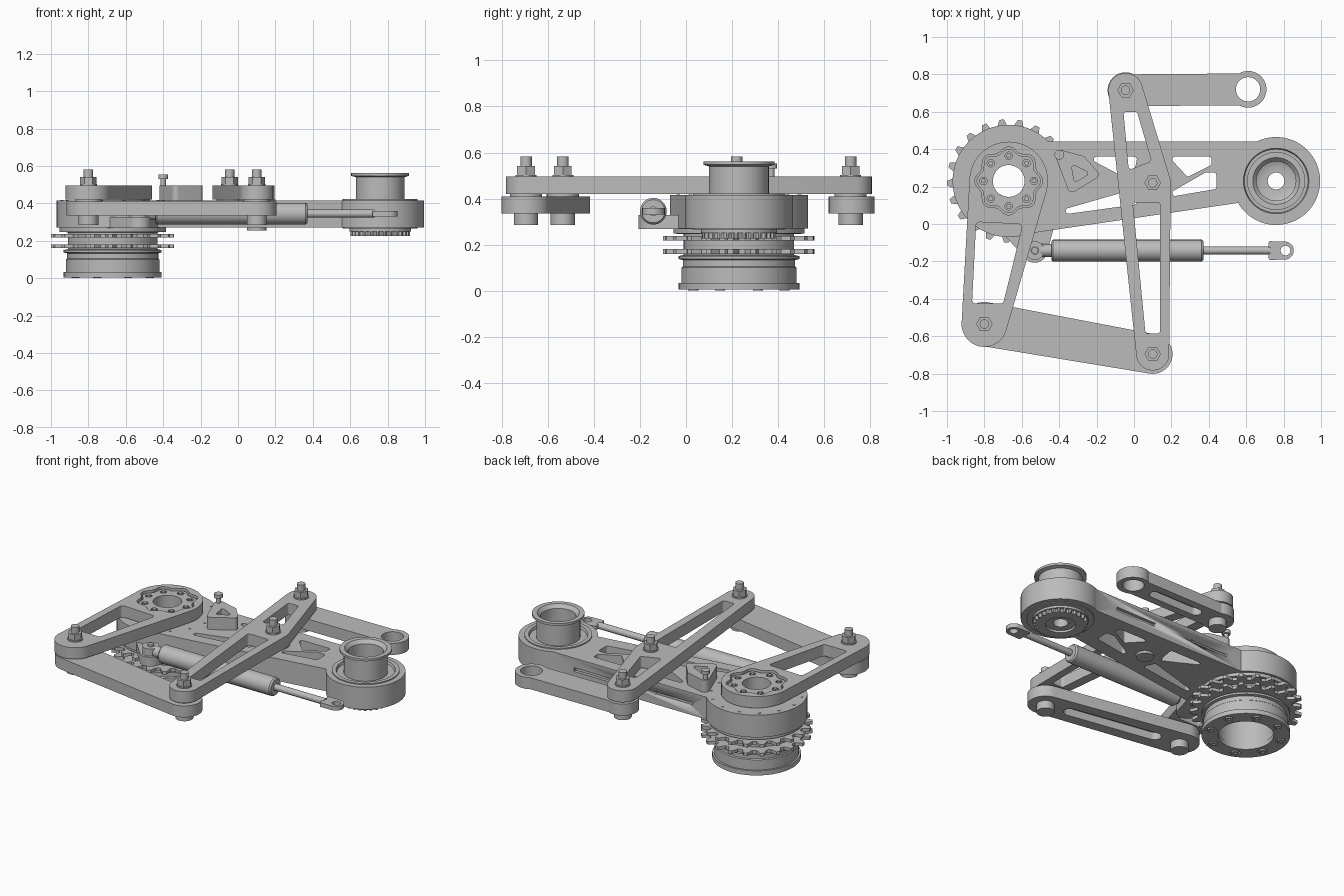
import bpy, bmesh
from math import sin, cos, pi, tau, radians
from mathutils import Matrix, Vector
from mathutils.geometry import convex_hull_2d

if "Cube" in bpy.data.objects:
    bpy.data.objects.remove(bpy.data.objects["Cube"])

GREY = (0.5, 0.5, 0.5, 1)
metal = bpy.data.materials.new("grey_metal")
metal.use_nodes = True
metal.diffuse_color = GREY
metal.node_tree.nodes["Principled BSDF"].inputs["Base Color"].default_value = GREY


def finish(name, bm, matrix=Matrix()):
    bmesh.ops.remove_doubles(bm, verts=bm.verts, dist=1e-5)
    bmesh.ops.recalc_face_normals(bm, faces=bm.faces)
    bm.transform(matrix)
    mesh = bpy.data.meshes.new(name)
    bm.to_mesh(mesh)
    bm.free()
    mesh.materials.clear()
    mesh.materials.append(metal)
    obj = bpy.data.objects.new(name, mesh)
    bpy.context.collection.objects.link(obj)
    bpy.ops.object.select_all(action='DESELECT')
    obj.select_set(True)
    bpy.context.view_layer.objects.active = obj
    bpy.ops.object.shade_smooth_by_angle(angle=radians(30))
    return obj


# Outline helpers
def arc(c, r, a0=0, a1=360, n=48):
    full = a1 - a0 == 360
    steps = [radians(a0 + (a1 - a0) * i / n) for i in range(n if full else n + 1)]
    return [(c[0] + r * cos(a), c[1] + r * sin(a)) for a in steps]


def hull(*circles):
    pts = [Vector(p) for x, y, r in circles for p in arc((x, y), r)]
    return [tuple(pts[i]) for i in convex_hull_2d(pts)]


def window(*corners, r=0.015):
    return hull(*[(x, y, r) for x, y in corners])


def ring_points(c, r, n, phase=0):
    return [(c[0] + r * cos(tau * i / n + phase), c[1] + r * sin(tau * i / n + phase))
            for i in range(n)]


def gear(c, r0, r1, n):
    pts = []
    for i in range(n):
        for f, r in ((0, r0), (0.3, r0), (0.5, r1), (0.75, r1)):
            a = tau * (i + f) / n
            pts.append((c[0] + r * cos(a), c[1] + r * sin(a)))
    return pts


def lobes(c, r, depth, n):
    return [(c[0] + (r + depth * cos(n * a)) * cos(a), c[1] + (r + depth * cos(n * a)) * sin(a))
            for a in (tau * i / 128 for i in range(128))]


# Solid builders
def plate(name, z0, z1, outline, *holes):
    curve = bpy.data.curves.new(name, 'CURVE')
    curve.dimensions = '2D'
    curve.fill_mode = 'BOTH'
    curve.extrude = (z1 - z0) / 2
    for pts in (outline, *holes):
        s = curve.splines.new('POLY')
        s.points.add(len(pts) - 1)
        for p, (x, y) in zip(s.points, pts):
            p.co = (x, y, 0, 1)
        s.use_cyclic_u = True
    tmp = bpy.data.objects.new(name + "_outline", curve)
    bpy.context.collection.objects.link(tmp)
    deps = bpy.context.evaluated_depsgraph_get()
    mesh = bpy.data.meshes.new_from_object(tmp.evaluated_get(deps))
    bm = bmesh.new()
    bm.from_mesh(mesh)
    bpy.data.objects.remove(tmp)
    bpy.data.curves.remove(curve)
    bpy.data.meshes.remove(mesh)
    return finish(name, bm, Matrix.Translation((0, 0, (z0 + z1) / 2)))


def lathe(name, c, profile, n=64, matrix=None):
    # A closed profile of (radius, height) turned around the z axis
    bm = bmesh.new()
    rings = [[bm.verts.new((r * cos(tau * i / n), r * sin(tau * i / n), z)) for i in range(n)]
             for r, z in profile]
    for a, b in zip(rings, rings[1:] + rings[:1]):
        for i in range(n):
            j = (i + 1) % n
            bm.faces.new((a[i], a[j], b[j], b[i]))
    return finish(name, bm, matrix or Matrix.Translation((c[0], c[1], 0)))


def rod(name, c, r, z0, z1, n=32):
    return plate(name, z0, z1, arc(c, r, n=n))


MOTOR, HUB = (-0.67, 0.23), (0.76, 0.23)
A, B, C, D, E = (-0.8, -0.535), (0.1, -0.695), (-0.045, 0.715), (0.1, 0.22), (0.61, 0.72)
LOW, MID, UP, TOP = 0.335, 0.41, 0.42, 0.495

# Main arm: two round ends and a tapered beam with windows
outline = arc(MOTOR, 0.3, 44.4, 290) + arc(HUB, 0.235, 210, 476.6)
arm = plate("main_arm", 0.27, 0.415, outline, arc(MOTOR, 0.195), arc(HUB, 0.195),
            window((-0.2, 0.345), (0.0, 0.345), (-0.02, 0.25)),
            window((-0.35, 0.07), (0.0, 0.118), (-0.02, 0.165)),
            window((0.22, 0.345), (0.4, 0.345), (0.4, 0.325), (0.29, 0.27)),
            window((0.22, 0.165), (0.385, 0.26), (0.425, 0.26), (0.425, 0.2)))
for x0, x1 in ((-0.35, -0.08), (0.2, 0.5)):
    bm = bmesh.new()
    bmesh.ops.create_cube(bm, size=1, matrix=Matrix.Translation(((x0 + x1) / 2, 0.44, 0.34))
                          @ Matrix.Diagonal((x1 - x0, 0.04, 0.025, 1)))
    cutter = finish("slot_cutter", bm)
    cutter.hide_render = True
    bpy.context.view_layer.objects.active = arm
    mod = arm.modifiers.new("slot", 'BOOLEAN')
    mod.operation, mod.object, mod.solver = 'DIFFERENCE', cutter, 'EXACT'
    bpy.ops.object.modifier_apply(modifier="slot")
    bpy.data.objects.remove(cutter)
for p in ring_points(MOTOR, 0.27, 14):
    rod("arm_screw", p, 0.008, 0.41, 0.418, 12)

# Motor housing, bolted base flange and two sprockets
lathe("motor_housing", MOTOR, [
    (0.17, 0.03), (0.25, 0.03), (0.25, 0.1), (0.244, 0.105), (0.244, 0.133), (0.262, 0.137),
    (0.262, 0.15), (0.24, 0.155), (0.24, 0.245), (0.285, 0.248), (0.285, 0.271),
    (0.2, 0.271), (0.2, 0.42), (0.085, 0.42), (0.085, 0.3), (0.17, 0.3)])
bolts = ring_points(MOTOR, 0.215, 8, pi / 8)
plate("base_flange", 0.004, 0.034, arc(MOTOR, 0.262, n=64), arc(MOTOR, 0.165),
      *[arc(p, 0.03, n=20) for p in bolts])
for p in bolts:
    plate("base_bolt", 0.0, 0.031, arc(p, 0.022, n=20), arc(p, 0.01, n=6))
for z in (0.17, 0.227):
    plate("sprocket", z - 0.01, z + 0.01, gear(MOTOR, 0.288, 0.33, 21), arc(MOTOR, 0.22))

# Drive crank with a lobed, bolted insert
plate("drive_crank", UP, TOP, hull((*MOTOR, 0.21), (*A, 0.122)), lobes(MOTOR, 0.17, 0.012, 8),
      window((-0.825, -0.01), (-0.75, -0.02), (-0.62, -0.02), (-0.715, -0.405), (-0.845, -0.405),
             r=0.02))
plate("crank_insert", UP - 0.005, TOP - 0.012, lobes(MOTOR, 0.16, 0.012, 8),
      arc(MOTOR, 0.085), *[arc(p, 0.02, n=16) for p in ring_points(MOTOR, 0.135, 8)])
for p in ring_points(MOTOR, 0.135, 8):
    rod("insert_bolt", p, 0.014, UP, TOP - 0.006, 6)

# Coupler with two windows
plate("coupler", UP, TOP, hull((*C, 0.092), (*D, 0.096), (*B, 0.088)),
      window((-0.04, 0.585), (0.005, 0.585), (0.075, 0.345), (-0.015, 0.31)),
      window((0.01, 0.1), (0.125, 0.1), (0.125, -0.57), (0.075, -0.57)))


# Lower links: solid top, slot pocket underneath
def pocket_link(name, p, rp, q, rq, slot, holes=()):
    a, b = Vector(p), Vector(q)
    d = (b - a).normalized()
    s, t = a + d * 0.17, b - d * 0.17
    body = hull((*p, rp), (*q, rq))
    plate(name + "_top", 0.385, MID, body, *holes)
    plate(name + "_rim", LOW, 0.385, body, hull((*s, slot), (*t, slot)), *holes)


pocket_link("front_link", A, 0.118, B, 0.106, 0.04)
pocket_link("back_link", C, 0.085, E, 0.085, 0.035, [arc(E, 0.065)])
plate("back_link_eye", LOW, MID, arc(E, 0.098), arc(E, 0.065))
rod("back_link_boss", C, 0.096, LOW, MID, 48)

# Pivot pins: foot, spacer, washer, nut and stud
for p, foot in ((A, 0.285), (B, 0.285), (C, 0.285), (D, 0.255)):
    rod("pin_foot", p, 0.053, foot, 0.34)
    rod("pin_spacer", p, 0.07, 0.4, UP + 0.005)
    rod("pin_washer", p, 0.046, TOP, TOP + 0.008)
    rod("pin_nut", p, 0.044, TOP + 0.008, 0.542, 6)
    rod("pin_stud", p, 0.025, 0.54, 0.582, 24)
rod("pivot_boss", D, 0.1, 0.27, UP)

# Output hub: bearing, flanged cup and toothed ring below
lathe("output_hub", HUB, [
    (0.2, 0.265), (0.2, 0.422), (0.175, 0.422), (0.17, 0.405), (0.13, 0.405), (0.13, 0.54),
    (0.155, 0.547), (0.155, 0.562), (0.125, 0.562), (0.105, 0.54), (0.105, 0.44), (0.085, 0.43),
    (0.045, 0.43), (0.045, 0.24), (0.09, 0.24), (0.1, 0.25), (0.165, 0.25), (0.165, 0.265)])
plate("hub_toothed_ring", 0.226, 0.252, gear(HUB, 0.148, 0.16, 28), arc(HUB, 0.09))

# Sensor block with its thumb screw
plate("sensor_block", 0.41, TOP, hull((-0.39, 0.365, 0.03), (-0.28, 0.34, 0.025),
      (-0.215, 0.265, 0.025), (-0.33, 0.195, 0.025)),
      window((-0.32, 0.3), (-0.26, 0.27), (-0.31, 0.24), r=0.012))
rod("thumb_screw_stem", (-0.4, 0.37), 0.014, TOP, 0.535, 16)
rod("thumb_screw_head", (-0.4, 0.37), 0.026, 0.53, 0.553, 24)

# Gas strut, its arm bracket and end eye
STRUT_Y, STRUT_Z = -0.142, 0.345
EYE = (-0.53, STRUT_Y)
plate("strut_bracket", 0.268, 0.328, hull((-0.64, 0.03, 0.1), (-0.5, 0.02, 0.08), (*EYE, 0.065)))
along_x = Matrix.Translation((0, STRUT_Y, STRUT_Z)) @ Matrix.Rotation(pi / 2, 4, 'Y')
lathe("strut_body", EYE, [
    (0, -0.5), (0.035, -0.5), (0.035, -0.44), (0.052, -0.44), (0.058, -0.434), (0.058, 0.362),
    (0.05, 0.372), (0.021, 0.372), (0.021, 0.73), (0, 0.73)], 40, along_x)
plate("strut_tail_eye", 0.32, 0.375, arc(EYE, 0.05), arc(EYE, 0.02, n=24))
rod("strut_tail_pin", EYE, 0.018, 0.3, 0.385, 24)
plate("strut_end_eye", 0.33, 0.358, hull((0.73, -0.182, 0.01), (0.73, -0.102, 0.01),
      (0.806, STRUT_Y, 0.048)), arc((0.81, STRUT_Y), 0.026, n=24))
